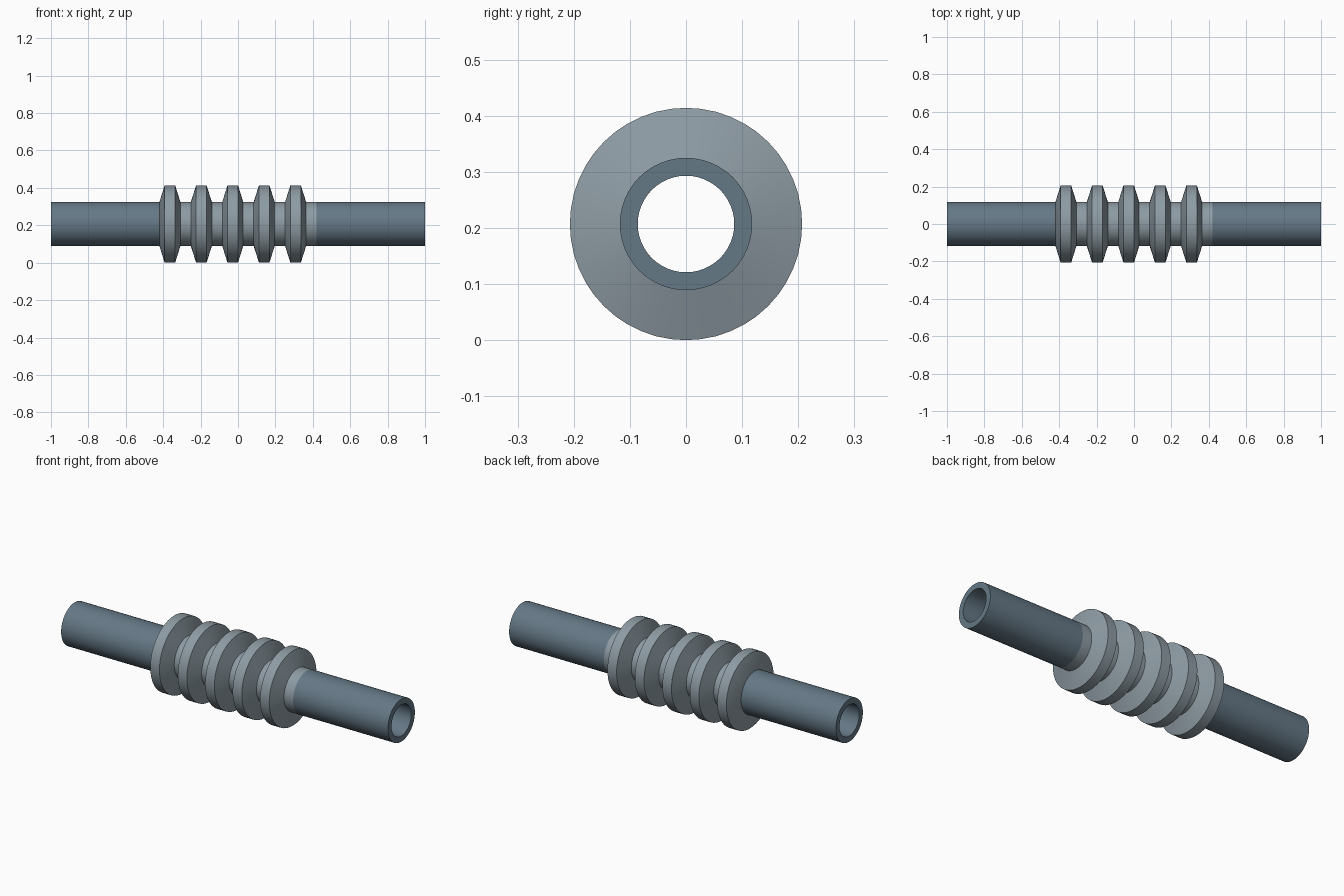
import bpy, bmesh, math

if "Cube" in bpy.data.objects:
    bpy.data.objects.remove(bpy.data.objects["Cube"])

AXIS_Z = 0.207
SEGMENTS = 48
PIPE_R, BORE_R, CREST_R = 0.118, 0.086, 0.207
WALL = PIPE_R - BORE_R
HALF = 0.42          # half length of the bellows
FOLDS = 5
STEP = 2 * HALF / FOLDS / 6


def material(name, color):
    mat = bpy.data.materials.new(name)
    mat.diffuse_color = (*color, 1)
    mat.use_nodes = True
    mat.node_tree.nodes["Principled BSDF"].inputs["Base Color"].default_value = mat.diffuse_color
    return mat


def revolve(name, profile, mat):
    """Spin a closed (x, radius) profile around the horizontal axis."""
    bm = bmesh.new()
    rings = []
    for i in range(SEGMENTS):
        a = 2 * math.pi * i / SEGMENTS
        rings.append([bm.verts.new((x, r * math.sin(a), AXIS_Z + r * math.cos(a)))
                      for x, r in profile])
    n = len(profile)
    for i in range(SEGMENTS):
        p, q = rings[i], rings[(i + 1) % SEGMENTS]
        for j in range(n):
            k = (j + 1) % n
            bm.faces.new((p[j], p[k], q[k], q[j]))
    bmesh.ops.recalc_face_normals(bm, faces=bm.faces)
    mesh = bpy.data.meshes.new(name)
    bm.to_mesh(mesh)
    bm.free()
    obj = bpy.data.objects.new(name, mesh)
    bpy.context.collection.objects.link(obj)
    mesh.materials.append(mat)
    bpy.ops.object.select_all(action='DESELECT')
    obj.select_set(True)
    bpy.context.view_layer.objects.active = obj
    bpy.ops.object.shade_smooth_by_angle(angle=math.radians(30))
    return obj


pipe_mat = material("pipe_steel", (0.13, 0.19, 0.24))
bellows_mat = material("bellows_metal", (0.27, 0.33, 0.37))

# Straight pipe stubs on both ends
for name, x0, x1 in (("left_pipe", -1, -HALF), ("right_pipe", HALF, 1)):
    revolve(name, [(x0, BORE_R), (x0, PIPE_R), (x1, PIPE_R), (x1, BORE_R)], pipe_mat)

# Corrugated bellows: each fold rises, runs flat, falls, then leaves a valley
outer = []
for i in range(FOLDS):
    x = -HALF + i * 6 * STEP
    outer += [(x, PIPE_R), (x + STEP, CREST_R),
              (x + 3 * STEP, CREST_R), (x + 4 * STEP, PIPE_R)]
outer.append((HALF, PIPE_R))
inner = [(x, r - WALL) for x, r in reversed(outer)]
revolve("bellows", outer + inner, bellows_mat)
